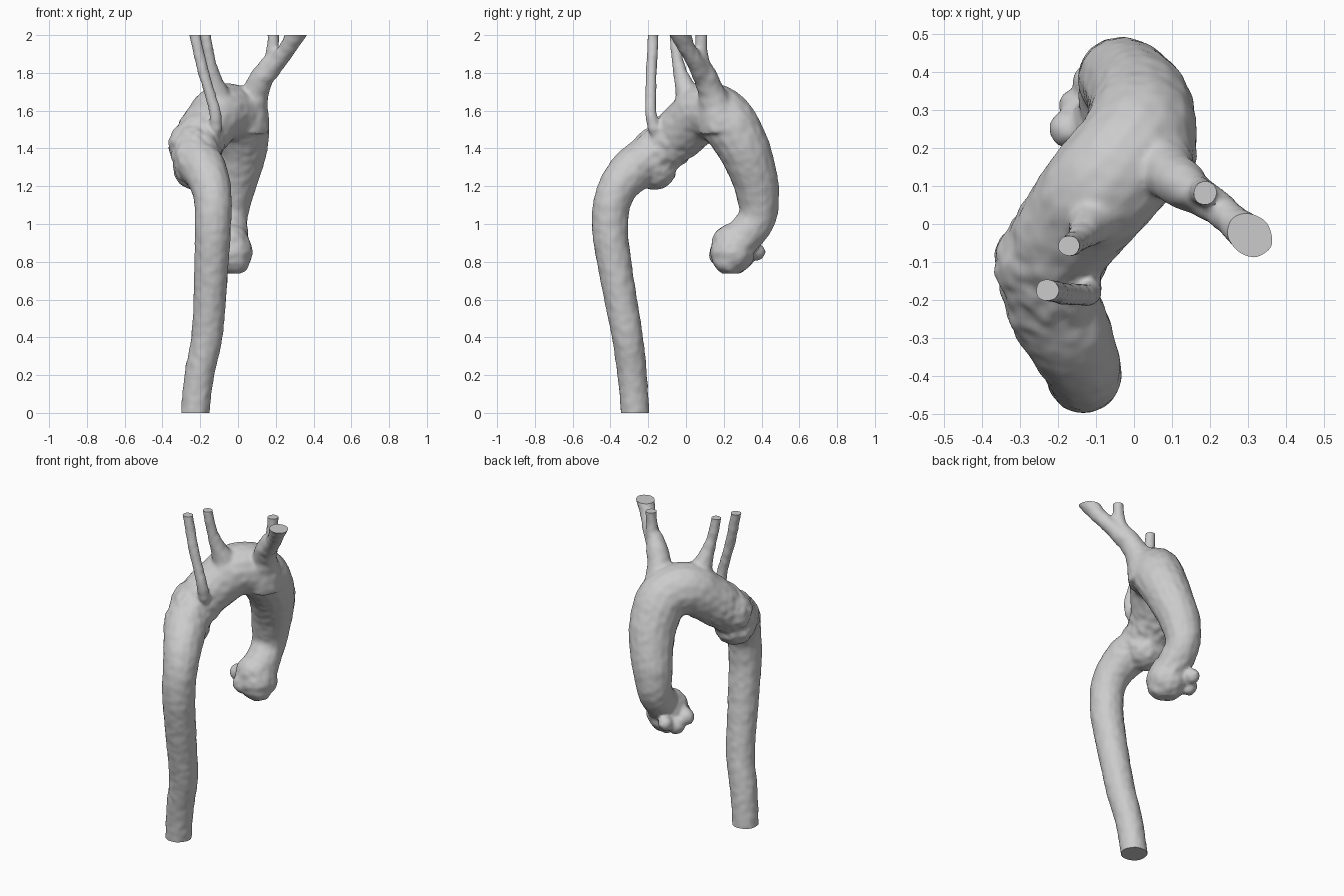
import bpy, bmesh
from mathutils import Vector, noise

if "Cube" in bpy.data.objects:
    bpy.data.objects.remove(bpy.data.objects["Cube"])

raw = bmesh.new()


def tube(points):
    """Sweep a round tube through (x, y, z, radius) points into the raw body."""
    cu = bpy.data.curves.new("tube_path", 'CURVE')
    cu.dimensions = '3D'
    cu.bevel_depth = 1.0
    cu.bevel_resolution = 6
    cu.resolution_u = 8
    cu.use_fill_caps = True
    sp = cu.splines.new('BEZIER')
    sp.radius_interpolation = 'CARDINAL'
    sp.bezier_points.add(len(points) - 1)
    for bp, (x, y, z, r) in zip(sp.bezier_points, points):
        bp.co = (x, y, z)
        bp.radius = r
        bp.handle_left_type = bp.handle_right_type = 'AUTO'
    ob = bpy.data.objects.new("tube_path", cu)
    bpy.context.collection.objects.link(ob)
    dg = bpy.context.evaluated_depsgraph_get()
    me = bpy.data.meshes.new_from_object(ob.evaluated_get(dg))
    raw.from_mesh(me)
    bpy.data.objects.remove(ob)
    bpy.data.meshes.remove(me)


def lobe(x, y, z, r):
    """Add a rounded lump to the raw body."""
    res = bmesh.ops.create_icosphere(raw, subdivisions=3, radius=r)
    bmesh.ops.translate(raw, verts=res['verts'], vec=(x, y, z))


# main vessel: descending part, arch, ascending part
tube([(-0.235, -0.265, -0.08, .076), (-0.205, -0.285, .2, .079), (-0.165, -0.31, .4, .083),
      (-0.15, -0.345, .6, .087), (-0.14, -0.38, .8, .092), (-0.133, -0.402, 1.0, .097),
      (-0.135, -0.38, 1.15, .102), (-0.17, -0.30, 1.27, .117), (-0.215, -0.2, 1.345, .128),
      (-0.21, -0.09, 1.43, .137), (-0.145, 0.02, 1.53, .145), (-0.08, 0.1, 1.59, .153),
      (0.0, 0.2, 1.56, .152), (0.02, 0.28, 1.45, .143), (0.0, 0.345, 1.3, .128),
      (-0.035, 0.38, 1.15, .114), (-0.048, 0.375, 1.03, .10), (-0.045, 0.31, .94, .10),
      (-0.04, 0.26, .87, .10)])

# swelling under the arch
lobe(-0.225, -0.165, 1.30, .12)
lobe(-0.25, -0.10, 1.42, .12)

# root with its lobes
for p in [(-0.04, .245, .85, .118), (-0.05, .25, .89, .115), (-0.02, .23, .82, .09),
          (-0.15, .31, .82, .05), (-0.12, .375, .85, .045), (-0.175, .25, .86, .05),
          (-0.09, .18, .84, .06)]:
    lobe(*p)

# branch trunk with its two forks
tube([(0.04, .19, 1.52, .13), (0.085, .14, 1.68, .078), (0.135, .10, 1.79, .062),
      (0.17, .08, 1.86, .045)])
tube([(0.135, .10, 1.78, .05), (0.175, .085, 1.88, .035), (0.19, .08, 2.06, .033)])
tube([(0.14, .09, 1.78, .055), (0.21, .05, 1.86, .047), (0.275, -0.005, 1.95, .047),
      (0.325, -0.045, 2.05, .062)])

# middle branch
tube([(-0.09, .04, 1.6, .10), (-0.115, .0, 1.71, .06), (-0.14, -0.035, 1.82, .036),
      (-0.165, -0.055, 1.95, .03), (-0.178, -0.058, 2.06, .03)])

# outer branch, rising beside the arch
tube([(-0.18, -0.10, 1.41, .05), (-0.13, -0.15, 1.47, .038), (-0.118, -0.182, 1.56, .032),
      (-0.15, -0.186, 1.69, .03), (-0.19, -0.182, 1.83, .03), (-0.218, -0.176, 1.95, .03),
      (-0.24, -0.172, 2.06, .032)])

# fuse everything into one smooth skin
me = bpy.data.meshes.new("aorta")
raw.to_mesh(me)
raw.free()
body = bpy.data.objects.new("aorta", me)
bpy.context.collection.objects.link(body)
rm = body.modifiers.new("fuse", 'REMESH')
rm.mode = 'VOXEL'
rm.voxel_size = 0.011
sm = body.modifiers.new("soften", 'SMOOTH')
sm.factor = 0.5
sm.iterations = 6
dg = bpy.context.evaluated_depsgraph_get()
skin = bpy.data.meshes.new_from_object(body.evaluated_get(dg))
body.modifiers.clear()
bm = bmesh.new()
bm.from_mesh(skin)
bm.normal_update()

# rough patches on the swelling and the root, faint waviness elsewhere
patches = [(Vector((-0.24, -0.12, 1.38)), .24, .013), (Vector((-0.06, .26, .84)), .18, .008)]
moves = []
for v in bm.verts:
    amp = .003
    for c, r, a in patches:
        amp += a * max(0.0, 1 - (v.co - c).length / r)
    moves.append((v, v.normal * amp * noise.noise(v.co * 24)))
for v, d in moves:
    v.co += d
    if v.co.y > 0 and v.co.z < .737:
        v.co.z = .737

# flat cut ends
for z, n in ((0.0, -1), (2.0, 1)):
    cut = bmesh.ops.bisect_plane(bm, geom=bm.verts[:] + bm.edges[:] + bm.faces[:],
                                 plane_co=(0, 0, z), plane_no=(0, 0, n), clear_outer=True)
    rim = [e for e in cut['geom_cut'] if isinstance(e, bmesh.types.BMEdge)]
    bmesh.ops.holes_fill(bm, edges=rim, sides=0)
bmesh.ops.recalc_face_normals(bm, faces=bm.faces)
bm.to_mesh(me)
bm.free()

bpy.context.view_layer.objects.active = body
body.select_set(True)
bpy.ops.object.shade_smooth_by_angle(angle=0.8)
